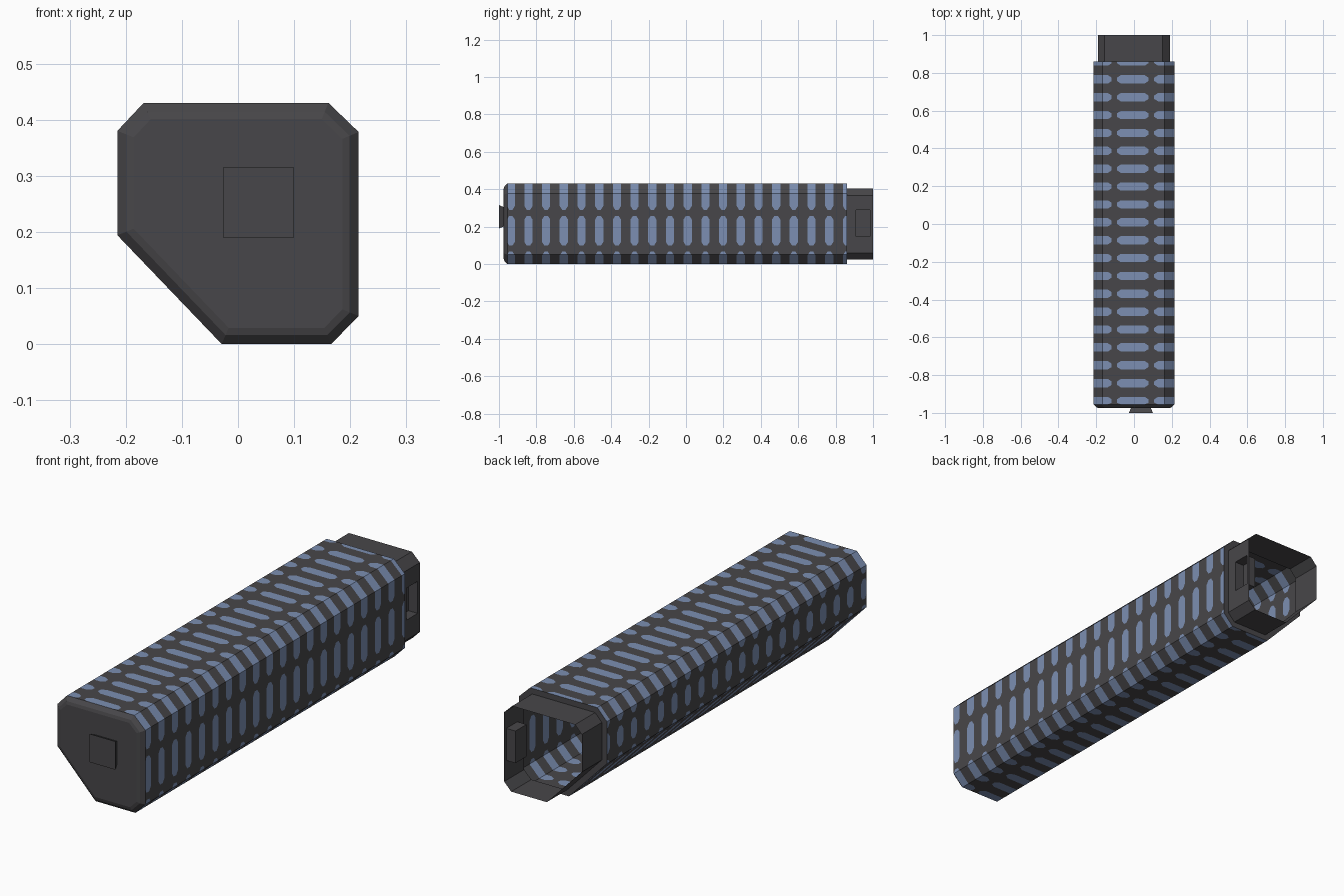
import bpy
from mathutils import Vector

if "Cube" in bpy.data.objects:
    bpy.data.objects.remove(bpy.data.objects["Cube"])


def material(name, color):
    m = bpy.data.materials.new(name)
    m.diffuse_color = (*color, 1)
    m.use_nodes = True
    m.node_tree.nodes["Principled BSDF"].inputs["Base Color"].default_value = m.diffuse_color
    return m


GREY = material("dark grey", (0.064, 0.062, 0.067))
BLUE = material("slot blue", (0.200, 0.272, 0.445))


def build(name, faces):
    """faces: list of (points, material index); outward winding."""
    verts, polys, mats = [], [], []
    for pts, mi in faces:
        polys.append(range(len(verts), len(verts) + len(pts)))
        verts += [tuple(p) for p in pts]
        mats.append(mi)
    me = bpy.data.meshes.new(name)
    me.from_pydata(verts, [], [list(p) for p in polys])
    me.materials.append(GREY)
    me.materials.append(BLUE)
    me.polygons.foreach_set("material_index", mats)
    ob = bpy.data.objects.new(name, me)
    bpy.context.collection.objects.link(ob)
    return ob


def ring(profile, y):
    return [Vector((x, y, z)) for x, z in profile]


def loft(r0, r1, skip=()):
    n = len(r0)
    return [((r0[i], r0[(i + 1) % n], r1[(i + 1) % n], r1[i]), 0)
            for i in range(n) if i not in skip]


def inset(profile, d):
    """Parallel inset of a clockwise convex outline."""
    pts = [Vector(p) for p in profile]
    out = []
    for i, p in enumerate(pts):
        a = (p - pts[i - 1]).normalized()
        b = (pts[(i + 1) % len(pts)] - p).normalized()
        na, nb = Vector((a.y, -a.x)), Vector((b.y, -b.x))
        out.append(p + (na + nb) * (d / (1 + na.dot(nb))))
    return out


# Cross-section, clockwise seen from the front
PROFILE = [(-0.168, 0.43), (0.161, 0.43), (0.215, 0.378), (0.215, 0.05),
           (0.166, 0.0), (-0.029, 0.0), (-0.215, 0.194), (-0.215, 0.38)]
Y0, Y1 = -0.955, 0.86

# Running length at every corner
P = [Vector(p) for p in PROFILE]
CUM = [0.0]
for i in range(8):
    CUM.append(CUM[-1] + (P[(i + 1) % 8] - P[i]).length)
L = CUM[-1]


def at(s, y):
    i = max(k for k in range(8) if CUM[k] <= s + 1e-7)
    p = P[i].lerp(P[(i + 1) % 8], (s - CUM[i]) / (CUM[i + 1] - CUM[i]))
    return (p.x, y, p.y)


# Slots around the section: (start edge, distance, end edge, distance)
SLOTS = [(CUM[a] + da, CUM[b] + db) for a, da, b, db in [
    (0, 0.078, 0, 0.245), (0, 0.275, 2, 0.088), (2, 0.12, 2, 0.28),
    (2, 0.312, 4, 0.05), (4, 0.08, 5, 0.03), (5, 0.06, 5, 0.21),
    (5, 0.24, 6, 0.015), (6, 0.042, 6, 0.132), (6, 0.157, 8, 0.05)]]
TAPER, H_END, H_FULL = 0.02, 0.009, 0.022


def half_width(s, mid):
    """Half slot width at s for the slot holding mid, else None."""
    for a, b in SLOTS:
        for off in (0, L):
            if a < mid + off < b:
                d = min(s + off - a, b - s - off)
                return H_END + (H_FULL - H_END) * min(1, max(0, d / TAPER))
    return None


# Body shell: strips along the length, with painted slots cut in
cuts = set(round(c, 6) for c in CUM)
for a, b in SLOTS:
    t = min(TAPER, (b - a) / 2)
    cuts |= {round(v % L, 6) for v in (a, a + t, b - t, b)}
cuts = sorted(cuts)
faces = []
for s0, s1 in zip(cuts, cuts[1:]):
    if s1 - s0 < 1e-5:
        continue
    mid = (s0 + s1) / 2
    h0, h1 = half_width(s0, mid), half_width(s1, mid)
    edges = [(Y0, Y0)]
    if h0 is not None:
        for k in range(20):
            yc = -0.937 + k * 0.0946
            for sg in (-1, 1):
                edges.append(tuple(min(Y1, max(Y0, yc + sg * h)) for h in (h0, h1)))
    edges.append((Y1, Y1))
    for k, (e, f) in enumerate(zip(edges, edges[1:])):
        if f[0] - e[0] + f[1] - e[1] > 1e-5:
            faces.append(((at(s0, e[0]), at(s1, e[1]), at(s1, f[1]), at(s0, f[0])), k % 2))
build("body_shell", faces)

# Front cap: two chamfer bands and a flat plate
r0, r1, r2 = (ring(PROFILE, Y0), ring(inset(PROFILE, 0.016), -0.971),
              ring(inset(PROFILE, 0.029), -0.975))
build("front_cap", loft(r1, r0) + loft(r2, r1) + [(r2[::-1], 0)])

# Front knob: square block, wider at its outer face
square = [(-0.027, 0.315), (0.1, 0.315), (0.1, 0.19), (-0.027, 0.19)]
tip, base = ring(square, -1.0), ring(inset(square, 0.011), -0.974)
build("front_knob", loft(tip, base) + [(tip[::-1], 0)])

# Rear collar: step ring, open neck and a latch pocket in its right wall
neck = inset(PROFILE, 0.025)
n0, n1 = ring(neck, Y1), ring(neck, 1.0)
outer = [n0[2], n0[3], n1[3], n1[2]]
hole = [Vector((n0[2].x, y, z)) for z, y in
        [(0.29, 0.908), (0.148, 0.908), (0.148, 0.985), (0.29, 0.985)]]
deep = [p - Vector((0.045, 0, 0)) for p in hole]
build("rear_collar", loft(ring(PROFILE, Y1), n0) + loft(n0, n1, skip=(2,))
      + loft(outer, hole) + loft(hole, deep) + [(deep, 0)])
